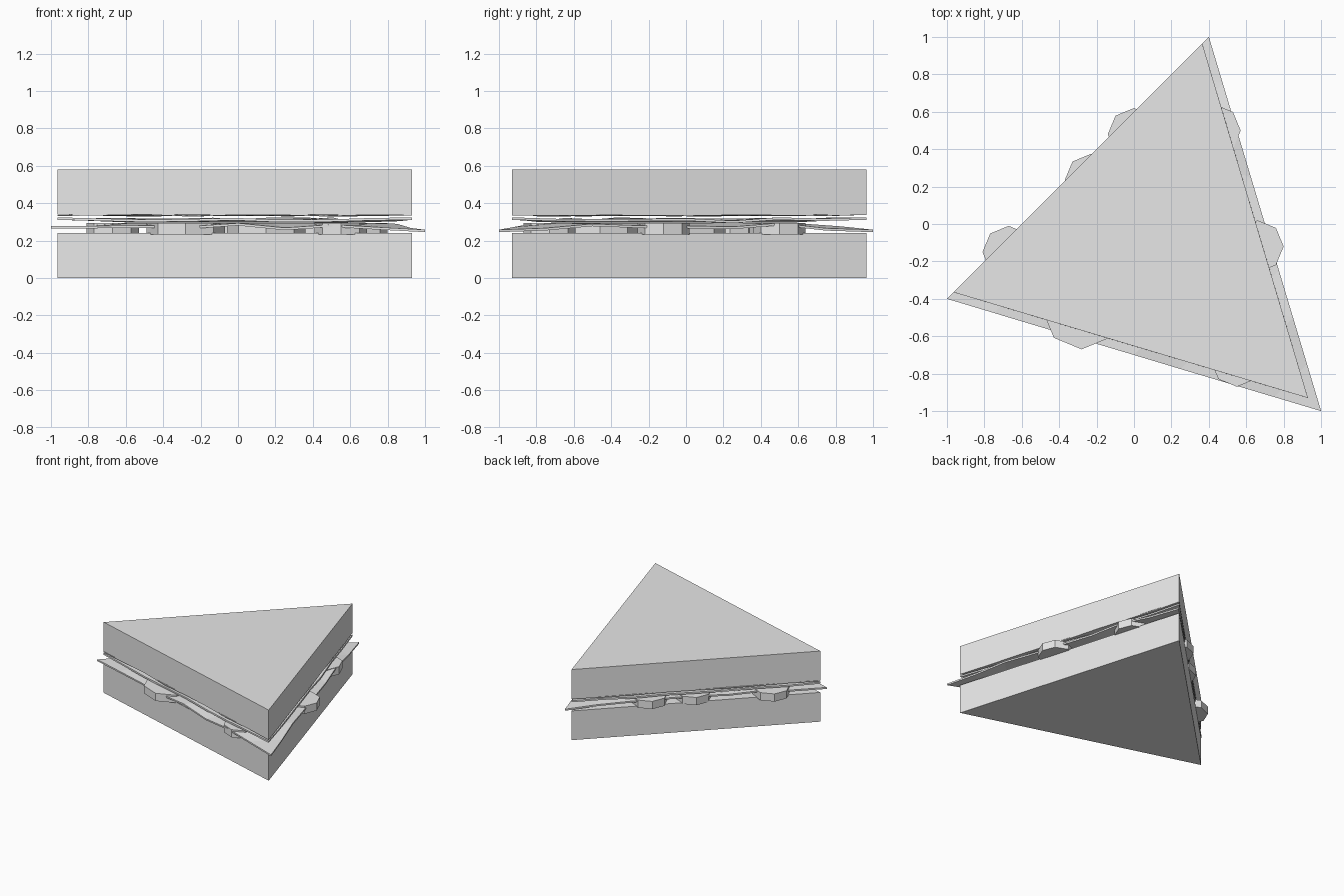
import bpy, bmesh, math
from mathutils import Vector

cube = bpy.data.objects.get("Cube")
if cube:
    bpy.data.objects.remove(cube, do_unlink=True)

grey = bpy.data.materials.new("light_grey")
grey.use_nodes = True
colour = (0.8, 0.8, 0.8, 1)
grey.diffuse_color = colour
grey.node_tree.nodes["Principled BSDF"].inputs["Base Color"].default_value = colour

# Corners: back, right front, left
BREAD = [Vector(p) for p in ((0.365, 0.965), (0.93, -0.93), (-0.965, -0.365))]
FILLING = [Vector(p) for p in ((0.4, 1.0), (1.0, -1.0), (-1.0, -0.4))]


def finish(name, bm):
    bmesh.ops.recalc_face_normals(bm, faces=bm.faces)
    mesh = bpy.data.meshes.new(name)
    bm.to_mesh(mesh)
    bm.free()
    mesh.materials.append(grey)
    ob = bpy.data.objects.new(name, mesh)
    bpy.context.collection.objects.link(ob)
    return ob


def prism(name, outline, low, high):
    bm = bmesh.new()
    face = bm.faces.new([bm.verts.new((p.x, p.y, low)) for p in outline])
    top = bmesh.ops.extrude_face_region(bm, geom=[face])["geom"]
    verts = [v for v in top if isinstance(v, bmesh.types.BMVert)]
    bmesh.ops.translate(bm, vec=(0, 0, high - low), verts=verts)
    if face.is_valid and len(bm.faces) == 4:
        bm.faces.new([v for v in bm.verts if v not in verts])
    return finish(name, bm)


def sheet(name, corners, height, thickness, n=8):
    """Faceted triangular slice whose height follows a wave."""
    bm = bmesh.new()
    grid = {}
    for i in range(n + 1):
        for j in range(n + 1 - i):
            w = (i / n, j / n, (n - i - j) / n)
            p = sum((c * k for c, k in zip(corners, w)), Vector((0, 0)))
            grid[i, j] = bm.verts.new((p.x, p.y, height(w, p)))
    for i in range(n):
        for j in range(n - i):
            bm.faces.new((grid[i, j], grid[i + 1, j], grid[i, j + 1]))
            if i + j < n - 1:
                bm.faces.new((grid[i + 1, j], grid[i + 1, j + 1], grid[i, j + 1]))
    ob = finish(name, bm)
    solid = ob.modifiers.new("thickness", "SOLIDIFY")
    solid.thickness = thickness
    solid.offset = 0
    return ob


def ripple(p):
    return math.sin(11 * p.x + 2) * math.cos(10 * p.y + 1)


def lower_height(w, p):
    inside = min(1, min(w) * 8)
    corner = max(0, max(w) - 0.75) * 4
    edge = 0.275 + 0.014 * ripple(p) * (1 - corner)
    edge -= corner * (0.004 if w[2] > 0.7 else 0.023)
    return edge * (1 - inside) + 0.288 * inside


def upper_height(w, p):
    inside = min(1, min(w) * 8)
    corner = max(0, max(w) - 0.75) * 4
    edge = 0.309 + 0.01 * ripple(p.yx) * (1 - corner) + 0.009 * corner
    return edge * (1 - inside) + 0.303 * inside


def top_height(w, p):
    return 0.338 + 0.007 * ripple(p * 1.3)


# Bread slices
prism("bottom_bread", BREAD, 0.0, 0.24)
prism("top_bread", BREAD, 0.34, 0.58)

# Thin wavy fillings
sheet("lower_slice", FILLING, lower_height, 0.013)
sheet("upper_slice", BREAD, upper_height, 0.013)
sheet("top_slice", BREAD, top_height, 0.006)

# Eight-sided round slices poking out along the edges
ROUNDS = [(0, 0.48, 0.14), (-0.23, 0.235, 0.14), (-0.67, -0.15, 0.14),
          (-0.28, -0.46, 0.21), (0.66, -0.12, 0.14), (0.43, 0.5, 0.14),
          (0.55, -0.73, 0.14), (0.15, 0.0, 0.21)]
for k, (x, y, r) in enumerate(ROUNDS):
    outline = [Vector((x + r * math.cos(a * math.pi / 4), y + r * math.sin(a * math.pi / 4)))
               for a in range(8)]
    prism("round_slice_%d" % (k + 1), outline, 0.232, 0.295)
